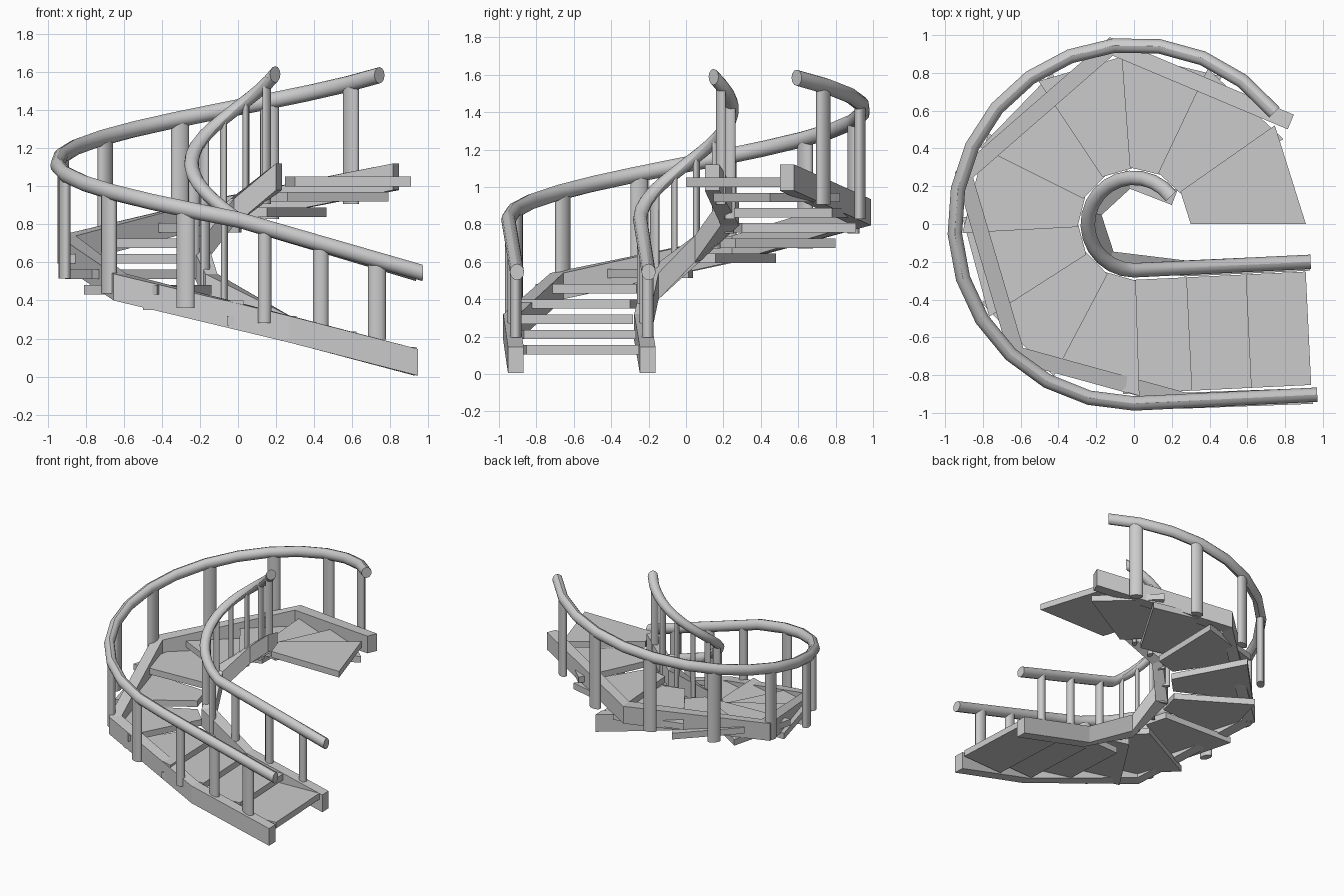
import bpy, bmesh
from math import sin, cos, radians, pi
from mathutils import Vector

if "Cube" in bpy.data.objects:
    bpy.data.objects.remove(bpy.data.objects["Cube"])

TILT = 0.048          # slight slope of the straight flight in plan
RISE = 0.0814


def finish(bm, name):
    bmesh.ops.recalc_face_normals(bm, faces=bm.faces)
    me = bpy.data.meshes.new(name)
    bm.to_mesh(me)
    bm.free()
    ob = bpy.data.objects.new(name, me)
    bpy.context.collection.objects.link(ob)
    return ob


def slab(name, pts, zc, thick=0.05):
    bm = bmesh.new()
    f = bm.faces.new([bm.verts.new((x, y, zc - thick / 2)) for x, y in pts])
    ext = bmesh.ops.extrude_face_region(bm, geom=[f])
    for v in ext["geom"]:
        if isinstance(v, bmesh.types.BMVert):
            v.co.z += thick
    finish(bm, name)


def polar(r, deg):
    return (r * cos(radians(deg)), r * sin(radians(deg)))


def sweep(name, path, section):
    """Sweep (side, up) section along a path with mitred vertical joints."""
    path = [Vector(p) for p in path]
    bm = bmesh.new()
    rings = []
    for i, p in enumerate(path):
        a = (p - path[max(i - 1, 0)]).xy
        b = (path[min(i + 1, len(path) - 1)] - p).xy
        a = (a if a.length else b).normalized()
        b = (b if b.length else a).normalized()
        m = (a + b).normalized()
        k = 1 / m.dot(a)
        side = Vector((-m.y, m.x, 0)) * k
        rings.append([bm.verts.new(p + side * s + Vector((0, 0, u))) for s, u in section])
    n = len(section)
    for r0, r1 in zip(rings, rings[1:]):
        for j in range(n):
            bm.faces.new((r0[j], r0[(j + 1) % n], r1[(j + 1) % n], r1[j]))
    bm.faces.new(rings[0])
    bm.faces.new(rings[-1])
    return finish(bm, name)


# straight treads, each overlapping the next
for i in range(3):
    x0, x1 = 0.915 - 0.315 * i, 0.55 - 0.315 * i
    pts = [(x - TILT * y0, y0 + TILT * x) for x, y0 in
           ((x0 - 0.02, -0.295), (x0 - 0.02, -0.895), (x1 - 0.02, -0.895), (x1 - 0.02, -0.295))]
    slab(f"straight_tread_{i + 1}", pts, 0.13 + RISE * i)

# wedge treads around the turn
for k in range(9):
    a = 271.8 - 29.6 * k
    b = a - 35
    slab(f"winder_tread_{k + 1}",
         [polar(0.30, a), polar(0.91, a), polar(0.91, b), polar(0.30, b)],
         0.13 + RISE * (k + 3))

# stringers on both sides
beam = [(-0.042, -0.07), (0.042, -0.07), (0.042, 0.07), (-0.042, 0.07)]
zs = (0.075, 0.25, 0.47, 0.67, 0.865, 1.05)
outer = ((0.945, -0.91), (0.27, -0.935), (-0.62, -0.69), (-0.90, 0.26), (-0.12, 0.94), (0.83, 0.54))
inner = ((0.93, -0.205), (0.27, -0.235), (-0.14, -0.185), (-0.22, 0.06), (-0.03, 0.235), (0.215, 0.14))
for name, plan in (("outer_stringer", outer), ("inner_stringer", inner)):
    sweep(name, [(x, y, z) for (x, y), z in zip(plan, zs)], beam)


def rail_z(deg):
    return 0.825 + 0.295 * (270 - deg) / 90


# handrails
circle = [(0.038 * cos(t * pi / 6), 0.043 * sin(t * pi / 6)) for t in range(12)]
for name, r, x_end, a_end in (("outer_handrail", 0.95, 0.97, 38.5), ("inner_handrail", 0.245, 0.935, 37)):
    n = 16
    path = [(x_end, -r + TILT * x_end, 0.545)]
    for i in range(n + 1):
        a = 270 + (a_end - 270) * i / n
        path.append((*polar(r, a), rail_z(a)))
    rail = sweep(name, path, circle)
    bpy.ops.object.select_all(action='DESELECT')
    rail.select_set(True)
    bpy.context.view_layer.objects.active = rail
    bpy.ops.object.shade_smooth_by_angle(angle=radians(32))


def post(name, x, y, z0, z1, turn, tangent, radial):
    bpy.ops.mesh.primitive_cylinder_add(vertices=12, radius=1, depth=1,
                                        location=(x, y, (z0 + z1) / 2), rotation=(0, 0, turn))
    ob = bpy.context.object
    ob.name = name
    ob.scale = (radial, tangent, z1 - z0)
    bpy.ops.object.shade_smooth_by_angle(angle=radians(35))


# balusters, one pair per tread
for i in range(11):
    for side, r in (("outer", 0.945), ("inner", 0.24)):
        if i < 3:
            x = 0.73 - 0.295 * i
            y = -r + TILT * x
            z0, z1, turn = 0.195 + 0.043 * i, 0.825 - 0.29 * x, pi / 2
            tangent = 0.047 - 0.006 * i if side == "outer" else 0.03
        else:
            a = 253 - 28.85 * (i - 3)
            x, y = polar(r, a)
            z0, z1, turn = 0.36 + 0.078 * (i - 3), rail_z(a), radians(a)
            tangent = 0.05 if side == "outer" else 0.017
        post(f"{side}_baluster_{i + 1}", x, y, z0, z1, turn, tangent, 0.03)
